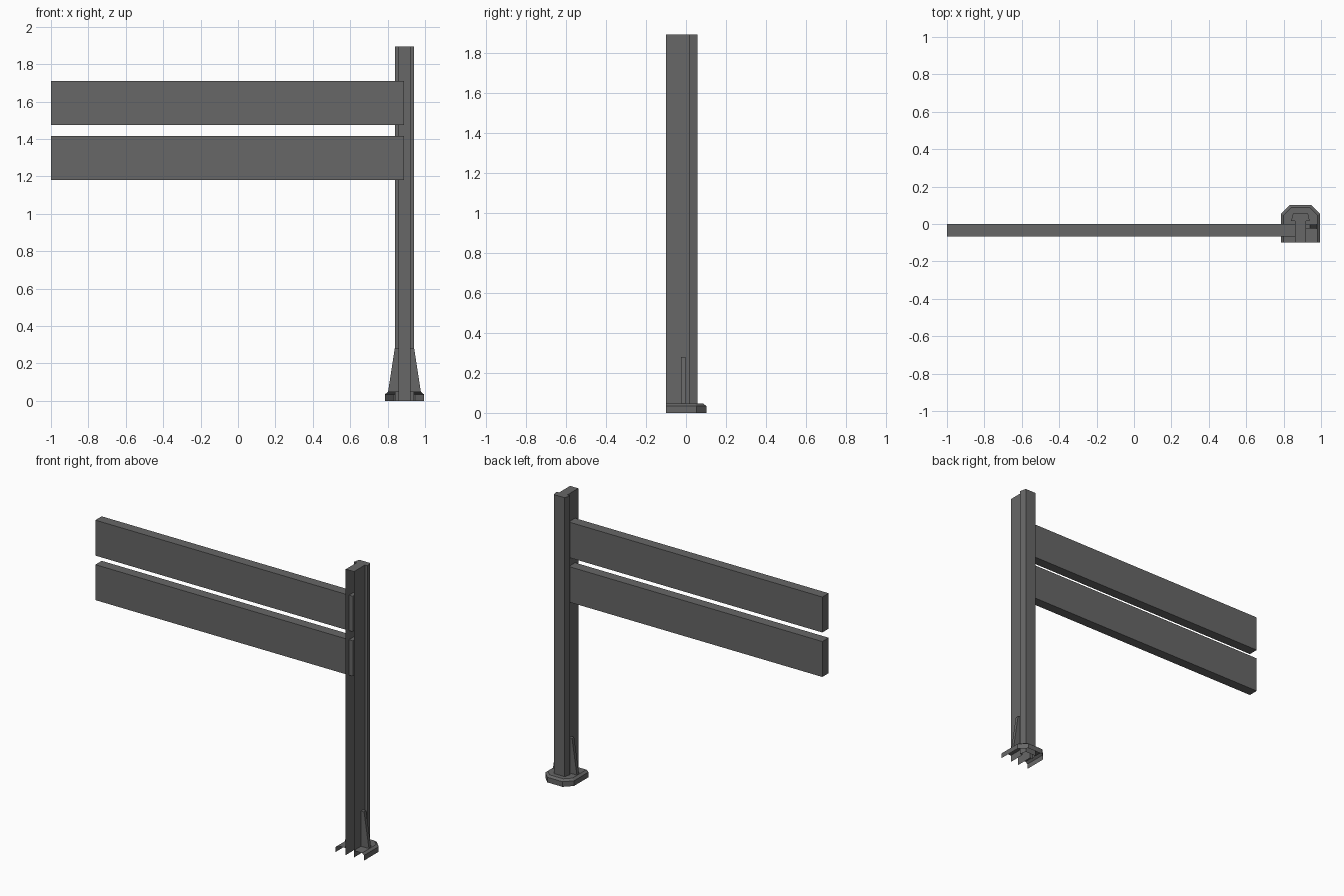
import bpy

if "Cube" in bpy.data.objects:
    bpy.data.objects.remove(bpy.data.objects["Cube"])

CX = 0.89        # post centre line
FRONT = -0.10    # open, cut front of the post and foot
TOP = 1.895

mat = bpy.data.materials.new("dark_grey")
mat.diffuse_color = (0.135, 0.135, 0.135, 1)
mat.use_nodes = True
mat.node_tree.nodes["Principled BSDF"].inputs["Base Color"].default_value = mat.diffuse_color


def make(name, verts, faces):
    me = bpy.data.meshes.new(name)
    me.from_pydata(verts, [], faces)
    me.materials.append(mat)
    me.update()
    ob = bpy.data.objects.new(name, me)
    bpy.context.collection.objects.link(ob)
    return ob


def mirrored(half):
    """Half profile (half width, y) from the left front to the back, made whole."""
    left = [(CX - w, y) for w, y in half]
    right = [(CX + w, y) for w, y in reversed(half)]
    return left + right


def strip(n, lower, upper):
    """Outward wall quads between two open rings of n points."""
    return [(lower + i, upper + i, upper + i + 1, lower + i + 1) for i in range(n - 1)]


def prism(name, outline, axis, a, b):
    """Closed solid: outline is (x, z) swept along y, or (x, y) swept along z."""
    put = (lambda p, t: (p[0], t, p[1])) if axis == 'Y' else (lambda p, t: (p[0], p[1], t))
    n = len(outline)
    verts = [put(p, a) for p in outline] + [put(p, b) for p in outline]
    faces = [tuple(range(n)), tuple(reversed(range(n, 2 * n)))]
    faces += [(i, n + i, n + (i + 1) % n, (i + 1) % n) for i in range(n)]
    return make(name, verts, faces)


# Post: hollow T section, open at front and bottom, capped on top
post = mirrored([(0.03, FRONT), (0.03, 0.015), (0.05, 0.015), (0.04, 0.057)])
n = len(post)
make("post",
     [(x, y, 0) for x, y in post] + [(x, y, TOP) for x, y in post],
     strip(n, 0, n) + [tuple(reversed(range(n, 2 * n)))])

# Foot: chamfered shell with a bevelled rim and a top plate around the post
d = 0.015
outer = mirrored([(0.105, FRONT), (0.105, 0.053), (0.056, 0.102)])
inner = mirrored([(0.105 - d, FRONT), (0.105 - d, 0.053 - 0.41 * d),
                  (0.056 - 0.41 * d, 0.102 - d)])
m = len(outer)
verts = ([(x, y, 0) for x, y in outer] + [(x, y, 0.034) for x, y in outer]
         + [(x, y, 0.046) for x, y in inner]
         + [(x, y, 0.046) for x, y in reversed(post)])
make("foot", verts,
     strip(m, 0, m) + strip(m, m, 2 * m)
     + [tuple(reversed(range(2 * m, 3 * m + n)))])

# Gusset ribs either side of the post
for side, label in ((-1, "left"), (1, "right")):
    pts = [(CX + side * w, z) for w, z in
           ((0.03, 0.046), (0.088, 0.046), (0.052, 0.28), (0.03, 0.28))]
    if side < 0:
        pts.reverse()
    prism("rib_" + label, pts, 'Y', -0.025, -0.003)

# Two rails running from the post
for label, z0 in (("lower", 1.18), ("upper", 1.475)):
    z1 = z0 + 0.235
    prism("rail_" + label, [(-1, z0), (0.888, z0), (0.888, z1), (-1, z1)],
          'Y', -0.066, 0.0)
